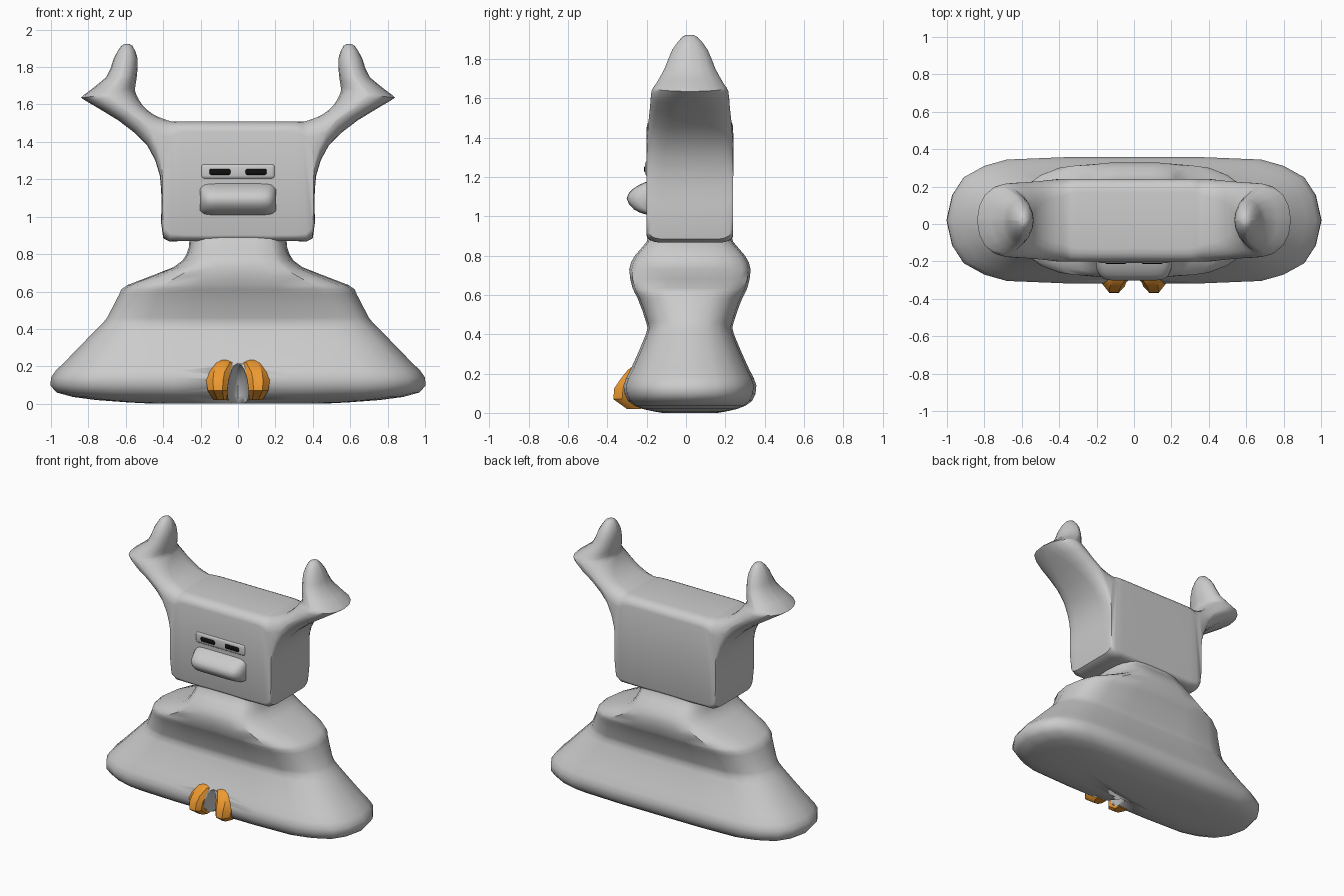
import bpy, bmesh, math
from mathutils import Vector

if "Cube" in bpy.data.objects:
    bpy.data.objects.remove(bpy.data.objects["Cube"])

YC = 0.02  # depth centre of the figure


def finish(name, bm, color=None, angle=45):
    bmesh.ops.recalc_face_normals(bm, faces=bm.faces)
    me = bpy.data.meshes.new(name)
    bm.to_mesh(me)
    bm.free()
    ob = bpy.data.objects.new(name, me)
    bpy.context.collection.objects.link(ob)
    if color:
        mat = bpy.data.materials.new(name + "_paint")
        mat.diffuse_color = color
        mat.use_nodes = True
        mat.node_tree.nodes["Principled BSDF"].inputs["Base Color"].default_value = mat.diffuse_color
        me.materials.append(mat)
    bpy.ops.object.select_all(action='DESELECT')
    ob.select_set(True)
    bpy.context.view_layer.objects.active = ob
    bpy.ops.object.shade_smooth_by_angle(angle=math.radians(angle))
    return ob


def loft(name, rings, color=None, angle=45):
    """Skin a list of equal-length rings and cap both ends."""
    bm = bmesh.new()
    vs = [[bm.verts.new(p) for p in r] for r in rings]
    n = len(vs[0])
    for a, b in zip(vs, vs[1:]):
        for i in range(n):
            j = (i + 1) % n
            bm.faces.new((a[i], a[j], b[j], b[i]))
    bm.faces.new(vs[0])
    bm.faces.new(vs[-1])
    return finish(name, bm, color, angle)


def spline(rows, steps=2):
    """Catmull-Rom interpolation through rows of numbers."""
    out = []
    for i in range(len(rows) - 1):
        p = [rows[max(0, min(len(rows) - 1, i + k))] for k in (-1, 0, 1, 2)]
        for s in range(steps):
            t = s / steps
            out.append([b + t / 2 * (c - a + t * (2 * a - 5 * b + 4 * c - d + t * (3 * (b - c) + d - a)))
                        for a, b, c, d in zip(*p)])
    return out + [list(rows[-1])]


def mix(a, b, t):
    return a + (b - a) * t


def rounded_box(name, lo, hi, bevel, color=None):
    bm = bmesh.new()
    bmesh.ops.create_cube(bm, size=1)
    for v in bm.verts:
        v.co = Vector([(l + h) / 2 + c * (h - l) for l, h, c in zip(lo, hi, v.co)])
    bmesh.ops.bevel(bm, geom=bm.edges[:], offset=bevel, segments=3,
                    profile=0.5, affect='EDGES', clamp_overlap=True)
    return finish(name, bm, color)


# Body: z, half width, half depth
body_rows = [(0, .45, .14), (.02, .76, .24), (.06, .97, .315), (.14, 1, .338),
             (.225, .925, .3), (.40, .755, .224), (.46, .70, .222), (.585, .635, .267),
             (.635, .59, .292), (.73, .345, .309), (.80, .275, .28), (.87, .26, .22), (.92, .26, .21)]


def body_ring(z, w, d):
    q = [(1, 0), (.97, .4), (.91, .68), (.8, .86), (.68, .96), (.35, 1)]
    half = q + [(0, 1)] + [(-x, y) for x, y in reversed(q)]
    full = half + [(x, -y) for x, y in reversed(half[1:-1])]
    return [(x * w, YC + y * d, max(z, 0)) for x, y in full]


body = loft("body", [body_ring(*r) for r in spline(body_rows)])

# Arched notch between the feet
bm = bmesh.new()
bmesh.ops.create_uvsphere(bm, u_segments=24, v_segments=16, radius=1)
for v in bm.verts:
    v.co = Vector((v.co.x * .06, v.co.y * .22 - .33, v.co.z * .22))
cutter = finish("notch_cutter", bm)
cutter.hide_render = True
cutter.hide_viewport = True
mod = body.modifiers.new("notch", 'BOOLEAN')
mod.operation = 'DIFFERENCE'
mod.object = cutter
mod.solver = 'EXACT'


# Head and horns: one rounded section swept from horn tip to horn tip
def head_ring(px, pz, qx, qz, d, t, k=4):
    length = math.hypot(qx - px, qz - pz)
    ra, rb = mix(.07, length / 2, t), mix(min(.09, length / 2), length / 2, t)
    ya, yb = mix(.08, d, t), mix(.09, d, t)
    arc = [i / k * math.pi / 2 for i in range(k + 1)]
    half = [(ra * (1 - math.cos(a)), d - ya + ya * math.sin(a)) for a in arc]
    half += [(length - rb + rb * math.sin(a), d - yb + yb * math.cos(a)) for a in arc]
    pts = half + [(u, -y) for u, y in reversed(half)]
    return [Vector((mix(px, qx, u / length), YC + y, mix(pz, qz, u / length))) for u, y in pts]


head_rows = [  # outer x z, inner x z, half depth, roundness
    (.05, .87, .05, 1.508, .22, -.15), (.30, .87, .30, 1.508, .22, -.15),
    (.40, .885, .345, 1.508, .22, -.06), (.41, 1.06, .37, 1.513, .22, 0),
    (.418, 1.22, .39, 1.52, .22, .05), (.485, 1.38, .45, 1.545, .213, .1),
    (.64, 1.515, .51, 1.595, .203, .3), (.815, 1.62, .545, 1.655, .195, .85),
    (.825, 1.65, .55, 1.69, .175, .95), (.705, 1.745, .54, 1.755, .13, .9),
    (.665, 1.845, .538, 1.85, .09, .95), (.625, 1.912, .565, 1.914, .038, .95),
    (.60, 1.923, .59, 1.923, .008, .9)]
right = [head_ring(*r) for r in spline(head_rows)]
left = [[Vector((-p.x, p.y, p.z)) for p in r] for r in reversed(right)]
loft("head_and_horns", left + right)

# Face
black = (.005, .005, .005, 1)
rounded_box("eye_surround", (-.2, -.208, 1.2), (.2, -.15, 1.285), .02)
for s, side in ((-1, "left"), (1, "right")):
    x = s * .097
    rounded_box(side + "_eye", (x - .058, -.214, 1.222), (x + .058, -.17, 1.258), .012, black)

# Snout: side profile swept across, tapering at both ends
snout = spline([(-.15, 1.19), (-.205, 1.175), (-.27, 1.14), (-.302, 1.09),
                (-.265, 1.035), (-.205, 1.01), (-.15, 1.0)])
rings = []
for i in range(-10, 11):
    f = (1 - (abs(i) / 10.5) ** 8) ** .5
    rings.append([(i * .0203, -.15 + (y + .15) * f, 1.09 + (z - 1.09) * mix(.6, 1, f)) for y, z in snout])
loft("snout", rings, angle=60)

# Feet: z, inner x, outer x, front y
orange = (.85, .32, .03, 1)
foot_rows = [(.02, .058, .13, -.30), (.07, .057, .162, -.37), (.125, .05, .17, -.365),
             (.17, .04, .167, -.335), (.22, .01, .145, -.295), (.236, .05, .10, -.272)]
for s, side in ((-1, "left"), (1, "right")):
    rings = []
    for z, a, b, f in foot_rows:
        w = b - a
        rings.append([(s * x, y, z) for x, y in
                      ((a, -.23), (a, f + .03), (a + w * .25, f), (a + w * .7, f),
                       (b, f + .045), (b, -.23))])
    loft(side + "_foot", rings, orange, 35)
